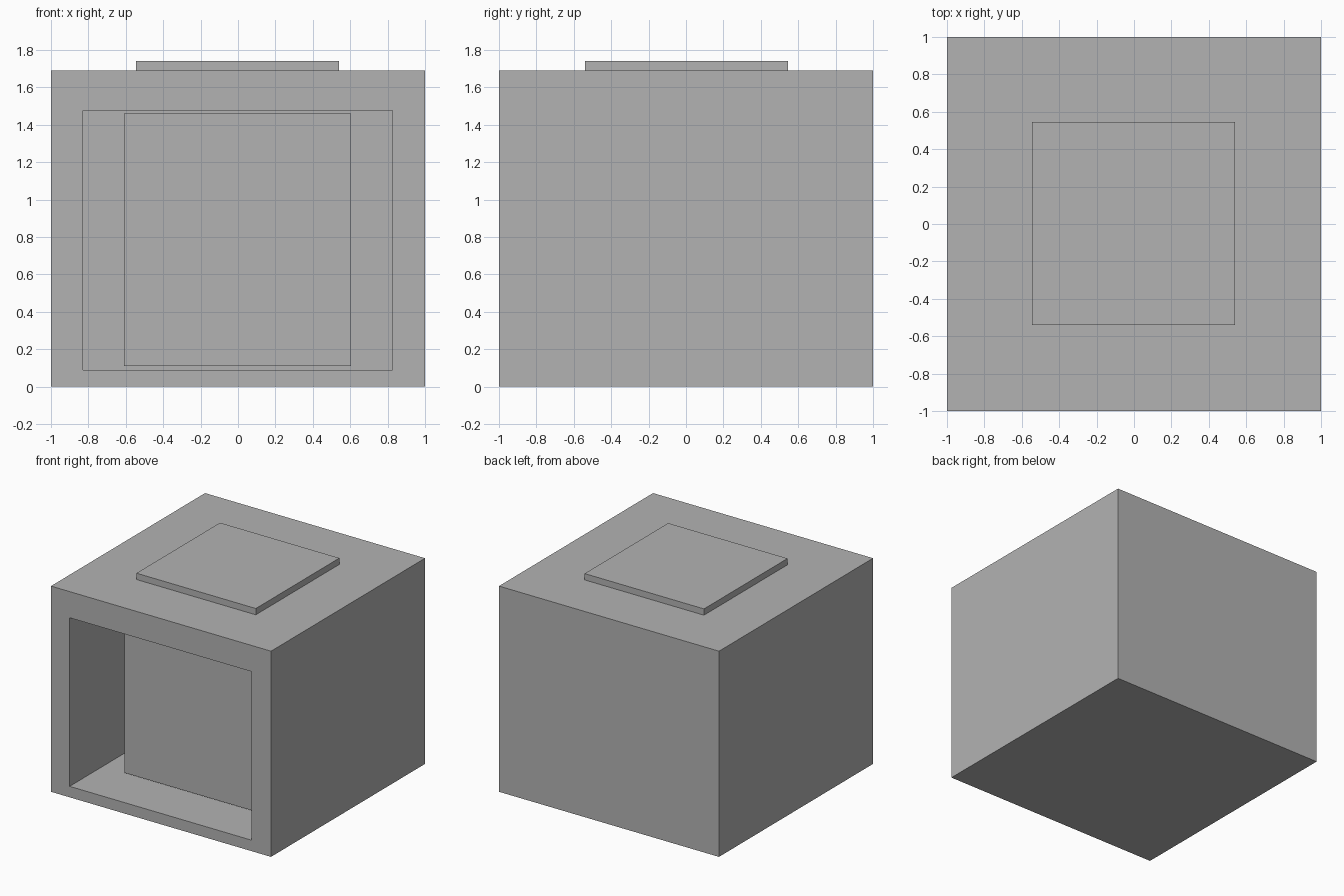
import bpy, bmesh
from mathutils import Matrix, Vector

default = bpy.data.objects.get("Cube")
if default:
    bpy.data.objects.remove(default, do_unlink=True)

# Single plain grey
grey = bpy.data.materials.new("plain grey")
grey.use_nodes = True
colour = (0.45, 0.45, 0.45, 1)
grey.diffuse_color = colour
grey.node_tree.nodes["Principled BSDF"].inputs["Base Color"].default_value = colour


def box(name, low, high, recess=None):
    """Box between two corners; recess = (low x, high x, low z, high z, back y) opens the front."""
    low, high = Vector(low), Vector(high)
    bm = bmesh.new()
    bmesh.ops.create_cube(bm, size=1, matrix=Matrix.Translation((low + high) / 2)
                          @ Matrix.Diagonal((*(high - low), 1)))
    if recess:
        x0, x1, z0, z1, back = recess
        front = min(bm.faces, key=lambda f: f.calc_center_median().y)
        mid = front.calc_center_median()
        # Inset the front face to the opening, then push it in
        bmesh.ops.inset_individual(bm, faces=[front], thickness=0.05)
        for v in front.verts:
            v.co.x = x0 if v.co.x < mid.x else x1
            v.co.z = z0 if v.co.z < mid.z else z1
        inner = bmesh.ops.extrude_discrete_faces(bm, faces=[front])["faces"][0]
        for v in inner.verts:
            v.co.y = back
    bmesh.ops.recalc_face_normals(bm, faces=bm.faces)
    mesh = bpy.data.meshes.new(name)
    bm.to_mesh(mesh)
    bm.free()
    mesh.materials.append(grey)
    obj = bpy.data.objects.new(name, mesh)
    bpy.context.collection.objects.link(obj)
    return obj


# Outer casing, open at the front
box("casing", (-1, -1, 0), (1, 1, 1.69), recess=(-0.83, 0.825, 0.09, 1.475, 0.83))
# Block held inside the casing
box("inner_block", (-0.61, -0.605, 0.11), (0.605, 0.605, 1.46))
# Raised plate on the roof
box("top_plate", (-0.545, -0.54, 1.685), (0.54, 0.545, 1.742))
